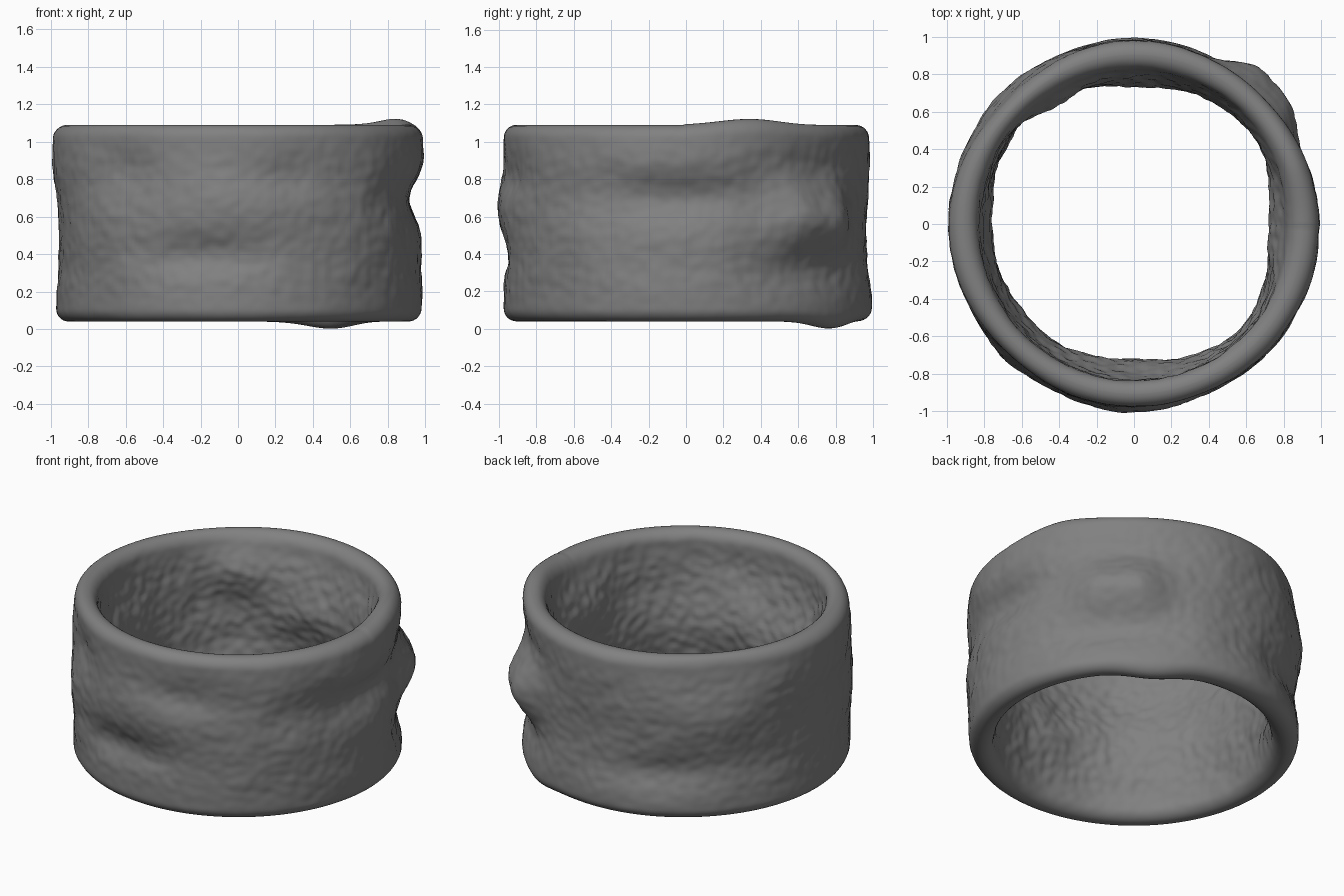
import bpy, bmesh, math
from mathutils import Vector, noise

if "Cube" in bpy.data.objects:
    bpy.data.objects.remove(bpy.data.objects["Cube"])

# Dents and swellings: (angle in degrees, height, amount, angular width, height width)
OUTER = [(38, 0.60, 0.080, 7, 0.12), (52, 0.57, 0.085, 6, 0.12), (45, 0.84, -0.03, 20, 0.08),
         (42, 0.32, -0.05, 16, 0.09), (0, 0.70, -0.06, 22, 0.085), (350, 0.92, 0.018, 30, 0.12),
         (350, 0.22, 0.010, 25, 0.12), (270, 0.66, 0.030, 14, 0.13), (259, 0.39, -0.045, 15, 0.075),
         (232, 0.82, -0.035, 9, 0.09), (286, 0.81, -0.030, 11, 0.08), (180, 0.90, 0.022, 22, 0.14),
         (180, 0.50, -0.022, 22, 0.20), (90, 0.15, 0.02, 25, 0.15), (90, 0.52, -0.012, 20, 0.15),
         (90, 0.90, 0.010, 20, 0.15), (137, 0.68, 0.022, 18, 0.12), (119, 0.34, -0.040, 14, 0.08),
         (150, 0.35, -0.012, 14, 0.08), (225, 0.55, 0.024, 16, 0.20), (315, 0.50, 0.018, 20, 0.22),
         (225, 1.05, -0.012, 16, 0.08), (135, 1.05, -0.03, 18, 0.10), (45, 1.05, -0.01, 18, 0.1)]
INNER = [(0, 0.72, -0.11, 18, 0.17), (338, 0.45, -0.06, 14, 0.17), (45, 0.40, -0.04, 16, 0.15),
         (45, 0.80, -0.04, 16, 0.12), (90, 0.66, -0.10, 22, 0.18), (124, 0.86, -0.06, 11, 0.10),
         (140, 0.58, 0.015, 18, 0.13), (180, 0.55, -0.08, 25, 0.22), (225, 0.50, -0.05, 18, 0.20),
         (268, 0.50, -0.105, 22, 0.18), (300, 0.5, -0.02, 15, 0.15), (135, 0.22, -0.03, 25, 0.1)]
Z0, Z1, CORNER, THICK = 0.04, 1.09, 0.068, 0.14
SEGS = 300


def bumps(table, deg, z):
    total = 0
    for a, h, amount, wa, wh in table:
        da = (deg - a + 180) % 360 - 180
        total += amount * math.exp(-(da / wa) ** 2 / 2 - ((z - h) / wh) ** 2 / 2)
    return total


def wall_profile():
    """Closed rounded section as (side, z): side runs from 0 (inner) to 1 (outer)."""
    pts = []
    for cx, cz, start in ((THICK - CORNER, Z1 - CORNER, 0), (CORNER, Z1 - CORNER, 90),
                          (CORNER, Z0 + CORNER, 180), (THICK - CORNER, Z0 + CORNER, 270)):
        for i in range(8):
            a = math.radians(start + 90 * i / 7)
            pts.append(((cx + CORNER * math.cos(a)) / THICK, cz + CORNER * math.sin(a)))
        if start in (90, 270):
            end = Z0 + CORNER if start == 90 else Z1 - CORNER
            side, z = pts[-1]
            pts += [(side, z + (end - z) * i / 56) for i in range(1, 56)]
    return pts


# Uneven hand-formed band
bm = bmesh.new()
profile = wall_profile()
rings = []
for s in range(SEGS):
    deg = 360 * s / SEGS
    a = math.radians(deg)
    ring = []
    for side, z in profile:
        outer = 0.974 + bumps(OUTER, deg, z)
        inner = 0.838 + bumps(INNER, deg, z)
        r = inner + (outer - inner) * side
        # fine surface ripple, fading out on the two rims
        fade = min(1, max(0, min(z - Z0, Z1 - z) / 0.2))
        p = Vector((math.cos(a) * r, math.sin(a) * r, z))
        n = 0.008 * noise.noise(p * 5) + 0.006 * noise.noise(p * 19)
        r += n * fade * (1 if side > 0.5 else 1.7)
        # rim lifts on one side and the lower edge sags on another
        lift = 0.032 * math.exp(-((deg - 22) / 11) ** 2 / 2) * max(0, (z - 0.8) / 0.29) ** 2
        sag = 0.038 * math.exp(-((deg - 57) / 9) ** 2 / 2) * max(0, (0.3 - z) / 0.26) ** 2
        ring.append(bm.verts.new((math.cos(a) * r, math.sin(a) * r, z + lift - sag)))
    rings.append(ring)

count = len(profile)
for s in range(SEGS):
    cur, nxt = rings[s], rings[(s + 1) % SEGS]
    for i in range(count):
        j = (i + 1) % count
        bm.faces.new((cur[i], nxt[i], nxt[j], cur[j]))
bmesh.ops.remove_doubles(bm, verts=bm.verts, dist=1e-5)
bmesh.ops.recalc_face_normals(bm, faces=bm.faces)
for f in bm.faces:
    f.smooth = True

mesh = bpy.data.meshes.new("ring_band")
bm.to_mesh(mesh)
bm.free()
band = bpy.data.objects.new("ring_band", mesh)
bpy.context.collection.objects.link(band)

# Dark grey finish
grey = bpy.data.materials.new("dark_grey")
grey.diffuse_color = (0.22, 0.22, 0.22, 1)
grey.use_nodes = True
grey.node_tree.nodes["Principled BSDF"].inputs["Base Color"].default_value = grey.diffuse_color
mesh.materials.append(grey)
